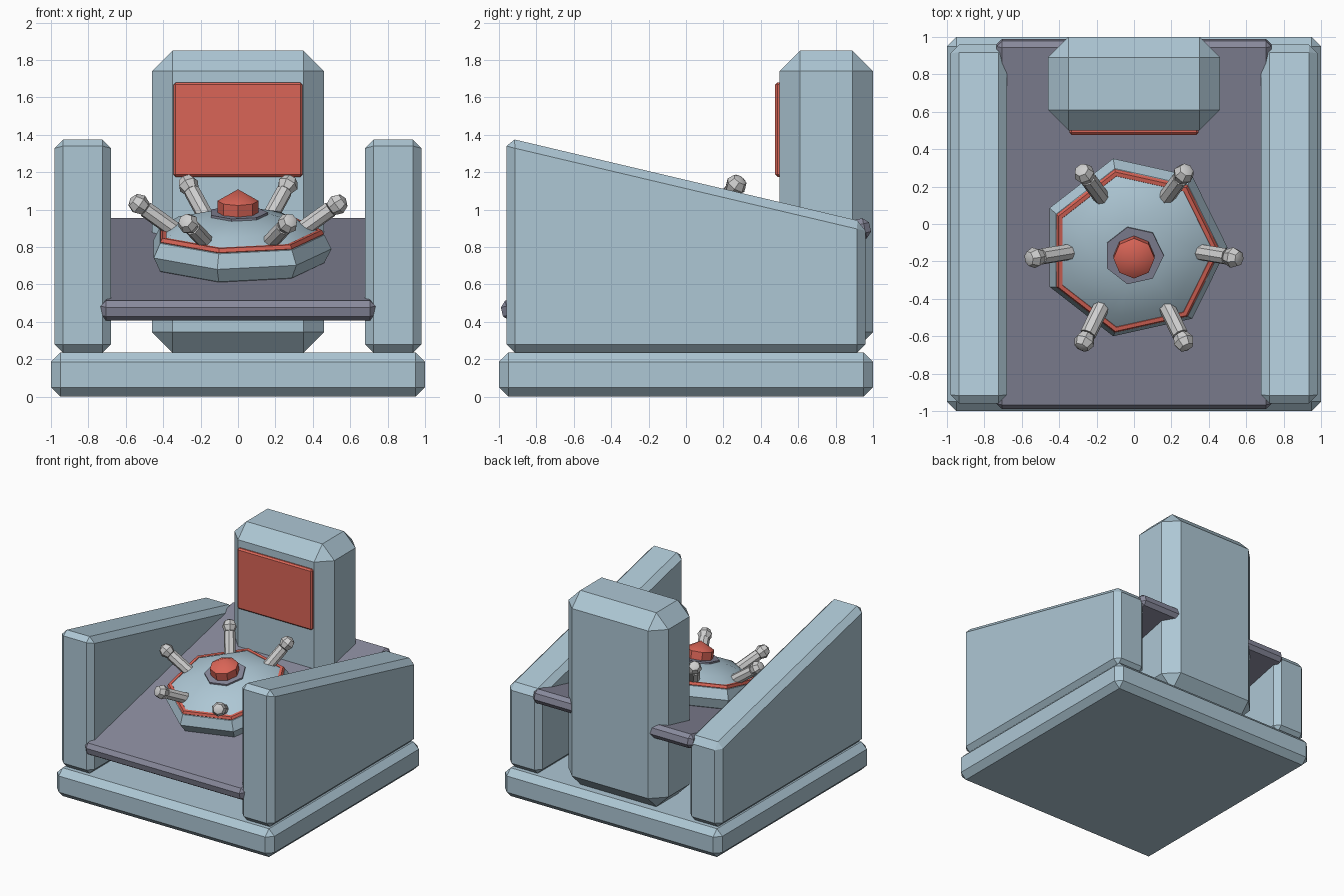
import bpy, bmesh, math
from mathutils import Matrix, Vector

if "Cube" in bpy.data.objects:
    bpy.data.objects.remove(bpy.data.objects["Cube"])


def material(name, rgb):
    m = bpy.data.materials.new(name)
    m.diffuse_color = (*rgb, 1)
    m.use_nodes = True
    m.node_tree.nodes["Principled BSDF"].inputs["Base Color"].default_value = m.diffuse_color
    return m


BLUE = material("pale blue", (0.42, 0.57, 0.66))
PURPLE = material("dusky purple", (0.245, 0.25, 0.33))
RED = material("coral red", (0.70, 0.13, 0.095))
GREY = material("light grey", (0.62, 0.62, 0.62))

TILT = math.radians(13)
# frame of the domed unit lying on the sloping plate
DOME = Matrix.Translation((0, -0.125, 0.79)) @ Matrix.Rotation(TILT, 4, 'X')


def make(name, bm, mat, matrix=Matrix(), bevel=0, smooth=False):
    bmesh.ops.recalc_face_normals(bm, faces=bm.faces)
    me = bpy.data.meshes.new(name)
    bm.to_mesh(me)
    bm.free()
    me.materials.append(mat)
    ob = bpy.data.objects.new(name, me)
    bpy.context.collection.objects.link(ob)
    ob.matrix_world = matrix
    if bevel:
        mod = ob.modifiers.new("chamfer", 'BEVEL')
        mod.width, mod.segments = bevel, 1
    if smooth:
        bpy.ops.object.select_all(action='DESELECT')
        ob.select_set(True)
        bpy.context.view_layer.objects.active = ob
        bpy.ops.object.shade_smooth_by_angle(angle=math.radians(30))
    return ob


def prism(name, x0, x1, profile, mat, bevel, matrix=Matrix()):
    """Extrude a (y, z) profile along x."""
    bm = bmesh.new()
    a = [bm.verts.new((x0, y, z)) for y, z in profile]
    b = [bm.verts.new((x1, y, z)) for y, z in profile]
    bm.faces.new(a)
    bm.faces.new(b)
    n = len(a)
    for i in range(n):
        j = (i + 1) % n
        bm.faces.new((a[i], a[j], b[j], b[i]))
    return make(name, bm, mat, matrix, bevel)


def box(name, x0, x1, y0, y1, z0, z1, mat, bevel, matrix=Matrix()):
    return prism(name, x0, x1, [(y0, z0), (y1, z0), (y1, z1), (y0, z1)], mat, bevel, matrix)


def lathe(name, profile, sides, mat, matrix, closed=False):
    """Spin an (r, z) profile around z."""
    bm = bmesh.new()
    rings = []
    for r, z in profile:
        if r < 1e-5:
            rings.append([bm.verts.new((0, 0, z))] * sides)
        else:
            rings.append([bm.verts.new((r * math.cos(t), r * math.sin(t), z))
                          for t in (2 * math.pi * k / sides for k in range(sides))])
    pairs = list(zip(rings, rings[1:]))
    if closed:
        pairs.append((rings[-1], rings[0]))
    for p, q in pairs:
        for k in range(sides):
            m = (k + 1) % sides
            bm.faces.new(list(dict.fromkeys((p[k], p[m], q[m], q[k]))))
    return make(name, bm, mat, matrix, smooth=True)


def ball_profile(r, h, bands):
    return [(r * math.cos(t), h * math.sin(t)) for t in
            (math.pi * (i / bands - 0.5) for i in range(bands + 1))]


# base and side walls
box("base", -1, 1, -1, 1, 0, 0.235, BLUE, 0.05)
wall = [(-0.96, 0.235), (0.96, 0.235), (0.96, 0.932), (-0.96, 1.385)]
prism("right_wall", 0.68, 0.98, wall, BLUE, 0.045)
prism("left_wall", -0.98, -0.68, wall, BLUE, 0.045)

# sloping plate between the walls
box("sloping_plate", -0.735, 0.735, -1.01, 1.01, -0.055, 0.055, PURPLE, 0.03,
    Matrix.Translation((0, 0, 0.68)) @ Matrix.Rotation(TILT, 4, 'X'))

# rear column with screen
box("column", -0.46, 0.46, 0.5, 1, 0.235, 1.85, BLUE, 0.11)
box("screen", -0.345, 0.345, 0.477, 0.53, 1.175, 1.68, RED, 0.012)

# squashed seven-sided dome with ring, collar and knob
lathe("dome", ball_profile(0.5, 0.2, 8), 7, BLUE, DOME)
ring = [(0.437 + 0.023 * math.cos(t), 0.083 + 0.023 * math.sin(t))
        for t in (math.pi / 3 * k for k in range(6))]
lathe("dome_ring", ring, 7, RED, DOME, closed=True)
lathe("collar", [(0, 0.16), (0.16, 0.16), (0.16, 0.2), (0, 0.2)], 7, PURPLE, DOME)
lathe("knob", ball_profile(0.127, 0.127, 3), 8, RED, DOME @ Matrix.Translation((0, 0, 0.2)))

# six slanted pegs with ball tips
direction = Vector((0.19, 0, 0.14)).normalized()
aim = direction.to_track_quat('Z', 'Y').to_matrix().to_4x4()
for i in range(6):
    frame = (DOME @ Matrix.Rotation(math.radians(60 * i), 4, 'Z')
             @ Matrix.Translation((0.53, 0, 0.244)) @ aim)
    lathe(f"peg_{i + 1}", [(0, -0.28), (0.044, -0.28), (0.044, -0.045), (0, -0.045)],
          8, GREY, frame)
    lathe(f"peg_tip_{i + 1}", ball_profile(0.057, 0.057, 4), 7, GREY, frame)
